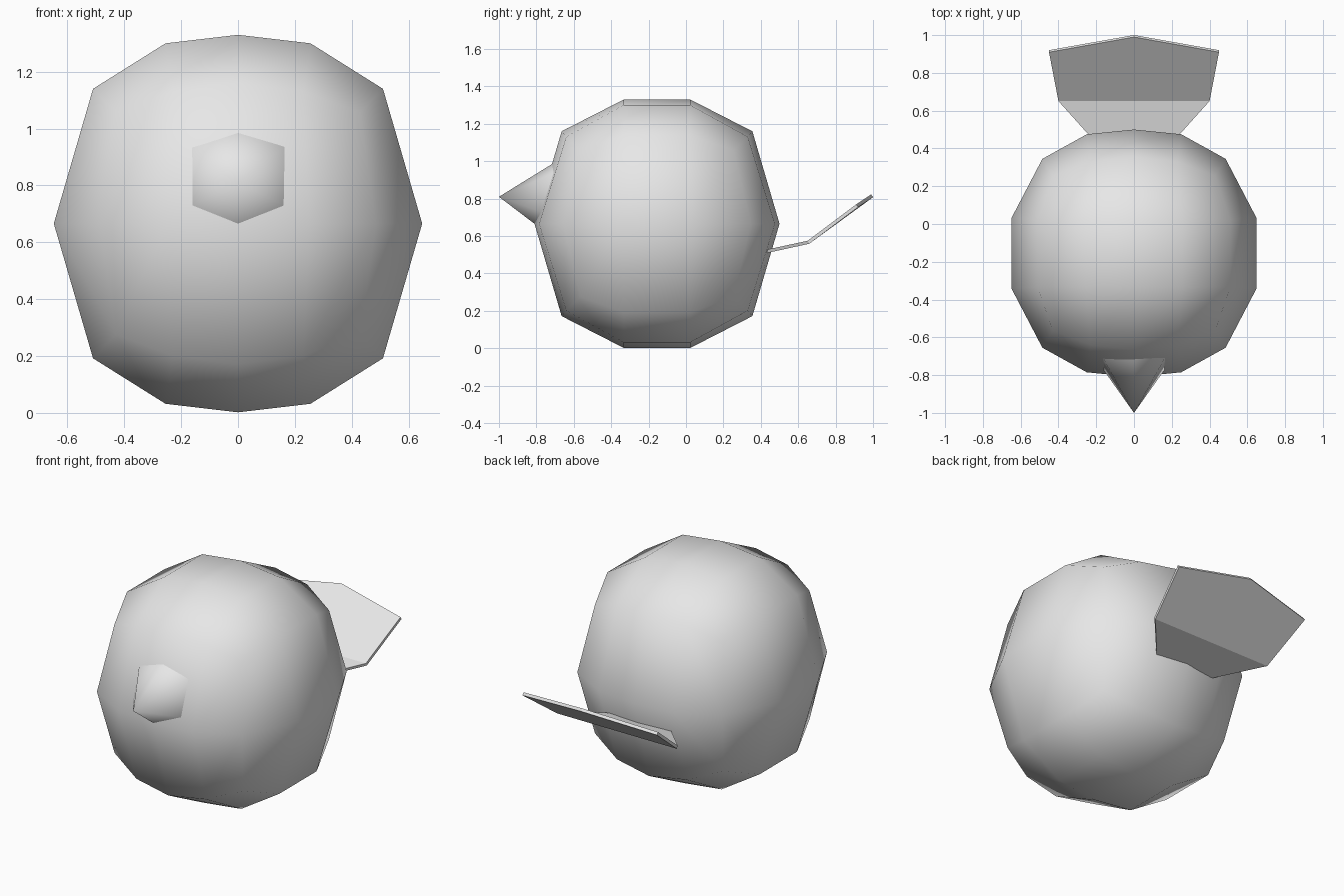
import bpy, bmesh, math

cube = bpy.data.objects.get("Cube")
if cube:
    bpy.data.objects.remove(cube, do_unlink=True)

# One plain grey for everything
grey = bpy.data.materials.new("light_grey")
grey.use_nodes = True
grey.diffuse_color = (0.8, 0.8, 0.8, 1)
grey.node_tree.nodes["Principled BSDF"].inputs["Base Color"].default_value = (0.8, 0.8, 0.8, 1)


def make_object(name, bm, smooth):
    bmesh.ops.recalc_face_normals(bm, faces=bm.faces[:])
    mesh = bpy.data.meshes.new(name)
    for f in bm.faces:
        f.smooth = smooth
    bm.to_mesh(mesh)
    bm.free()
    mesh.materials.append(grey)
    ob = bpy.data.objects.new(name, mesh)
    bpy.context.collection.objects.link(ob)
    return ob


# Body: rounded box with 4 x 3 x 2 segments, described by one octant.
# Keys count grid steps out from the middle along x, y and z.
octant = {
    (0, 1, 1): (0, .178, .664), (1, 1, 1): (.255, .178, .634),
    (2, 1, 1): (.51, .178, .474), (2, 1, 0): (.648, .188, 0),
    (0, 2, 0): (0, .655, 0), (1, 2, 0): (.25, .63, 0),
    (2, 2, 0): (.485, .5, 0), (0, 2, 1): (0, .51, .494),
    (1, 2, 1): (.23, .485, .465), (2, 2, 1): (.43, .41, .39),
}
steps = [(-2, -1, 0, 1, 2), (-2, -1, 1, 2), (-1, 0, 1)]
centre = (0, -.155, .666)

bm = bmesh.new()
verts = {}


def body_vert(key):
    if key not in verts:
        p = octant[tuple(abs(k) for k in key)]
        verts[key] = bm.verts.new([c + math.copysign(v, k) for c, v, k in zip(centre, p, key)])
    return verts[key]


for axis in range(3):
    u, v = [a for a in range(3) if a != axis]
    for side in (steps[axis][0], steps[axis][-1]):
        for u0, u1 in zip(steps[u], steps[u][1:]):
            for v0, v1 in zip(steps[v], steps[v][1:]):
                corners = []
                for a, b in ((u0, v0), (u1, v0), (u1, v1), (u0, v1)):
                    key = [0, 0, 0]
                    key[axis], key[u], key[v] = side, a, b
                    corners.append(body_vert(tuple(key)))
                bm.faces.new(corners)
make_object("body", bm, True)

# Beak: six-sided pyramid whose open base is sunk into the body
bm = bmesh.new()
tip = bm.verts.new((0, -1, .81))
ring = [bm.verts.new((x, -.70, .81 + z)) for x, z in
        ((0, .185), (.169, .129), (.213, -.107), (0, -.228), (-.213, -.107), (-.169, .129))]
for i in range(6):
    bm.faces.new((tip, ring[i], ring[(i + 1) % 6]))
make_object("beak", bm, True)

# Tail: thin bent fan
bm = bmesh.new()
half = ((.20, .43, .518), (.40, .655, .567), (.45, .915, .762))
left = [bm.verts.new(p) for p in half]
right = [bm.verts.new((-x, y, z)) for x, y, z in half]
end = bm.verts.new((0, .995, .815))
bm.faces.new((left[0], left[1], right[1], right[0]))
bm.faces.new((left[1], left[2], end, right[2], right[1]))
tail = make_object("tail", bm, False)
solid = tail.modifiers.new("thickness", 'SOLIDIFY')
solid.thickness = .018
solid.offset = 0
